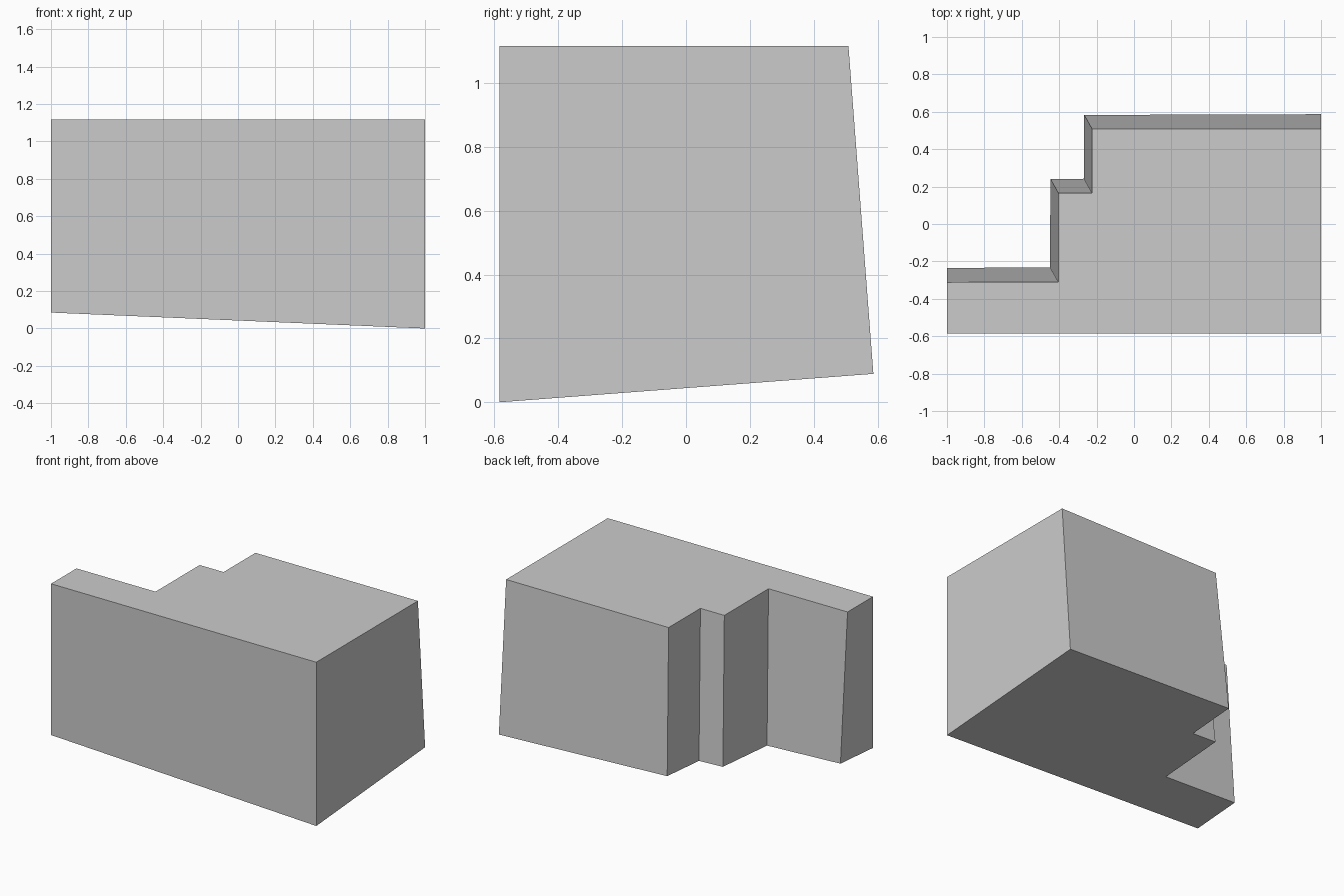
import bpy
import bmesh
from mathutils import Vector

cube = bpy.data.objects.get("Cube")
if cube:
    bpy.data.objects.remove(cube, do_unlink=True)

TOP = 1.116
HALF_DEPTH = 0.585
lean = Vector((-0.0425, 0.076, -1.0))  # direction of the stepped walls, square to the base

# Stepped top outline, oversized at the sides and front for trimming
outline = [(-1.2, -0.9), (1.2, -0.9), (1.2, 0.509), (-0.225, 0.509),
           (-0.225, 0.166), (-0.405, 0.166), (-0.405, -0.31), (-1.2, -0.312)]

bm = bmesh.new()
top = bm.faces.new([bm.verts.new((x, y, TOP)) for x, y in outline])

# Extrude down along the lean
ext = bmesh.ops.extrude_face_region(bm, geom=[top], use_keep_orig=True)
moved = [g for g in ext["geom"] if isinstance(g, bmesh.types.BMVert)]
bmesh.ops.translate(bm, verts=moved, vec=lean * 1.5)
bmesh.ops.recalc_face_normals(bm, faces=bm.faces[:])


def trim(point, outward):
    """Cut away everything beyond a plane and cap the opening."""
    cut = bmesh.ops.bisect_plane(
        bm, geom=bm.verts[:] + bm.edges[:] + bm.faces[:], dist=1e-5,
        plane_co=point, plane_no=outward, clear_outer=True)
    edges = [g for g in cut["geom_cut"] if isinstance(g, bmesh.types.BMEdge)]
    bmesh.ops.edgeloop_fill(bm, edges=edges)


# Upright ends and front, then the tilted base
trim((-1, 0, 0), (-1, 0, 0))
trim((1, 0, 0), (1, 0, 0))
trim((0, -HALF_DEPTH, 0), (0, -1, 0))
trim((1, -HALF_DEPTH, 0), lean.normalized())
bmesh.ops.recalc_face_normals(bm, faces=bm.faces[:])

mesh = bpy.data.meshes.new("stepped_block")
bm.to_mesh(mesh)
bm.free()
block = bpy.data.objects.new("stepped_block", mesh)
bpy.context.collection.objects.link(block)

# Plain grey finish
grey = bpy.data.materials.new("light_grey")
grey.use_nodes = True
colour = (0.6, 0.6, 0.6, 1.0)
grey.diffuse_color = colour
grey.node_tree.nodes["Principled BSDF"].inputs["Base Color"].default_value = colour
mesh.materials.append(grey)
